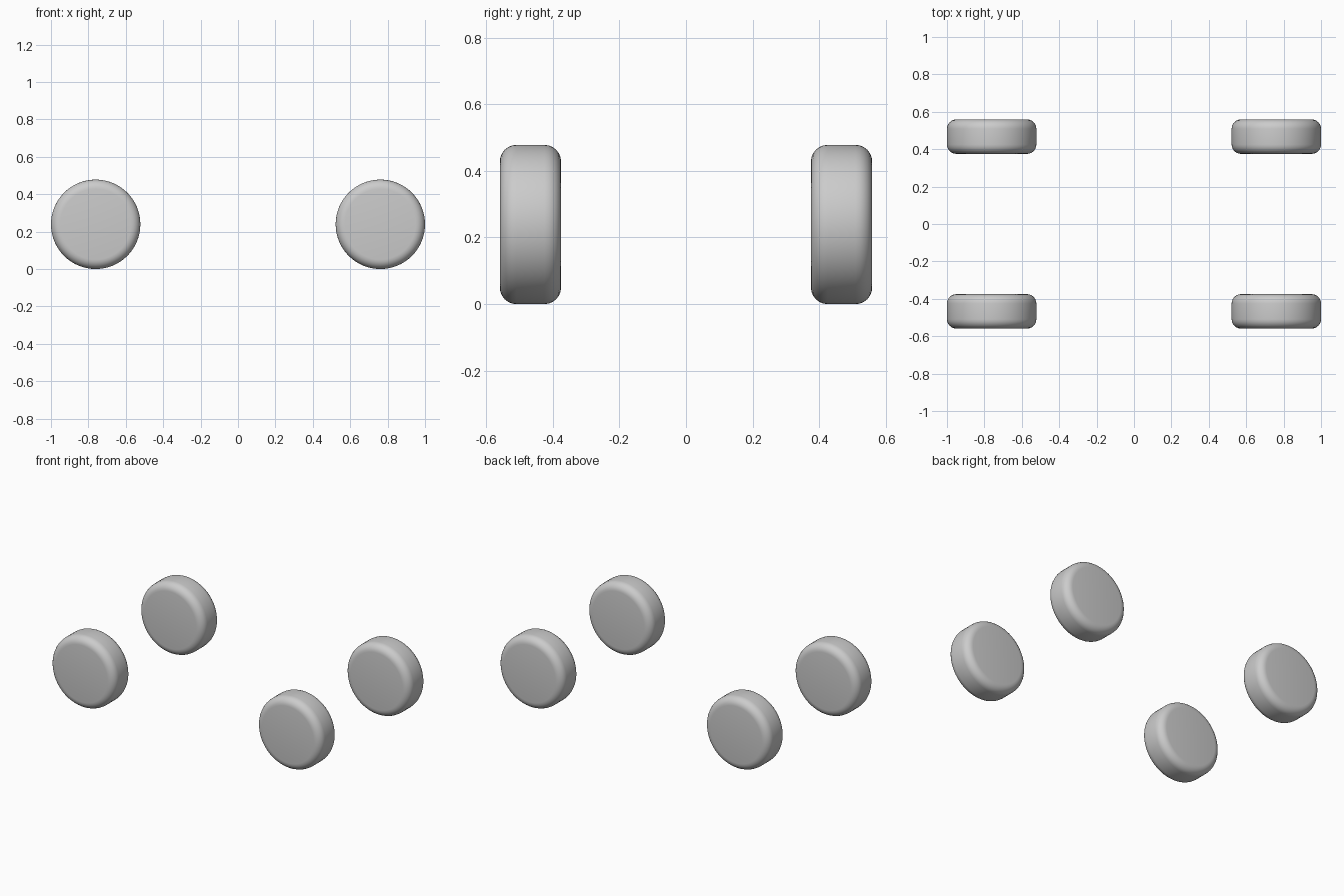
import bpy
import math

cube = bpy.data.objects.get("Cube")
if cube:
    bpy.data.objects.remove(cube, do_unlink=True)

RADIUS, WIDTH, ROUNDING = 0.239, 0.184, 0.05
X, Y = 0.761, 0.467

# Single plain grey
grey = bpy.data.materials.new("light_grey")
grey.use_nodes = True
colour = (0.6, 0.6, 0.6, 1)
grey.diffuse_color = colour
grey.node_tree.nodes["Principled BSDF"].inputs["Base Color"].default_value = colour


def wheel(name, x, y):
    """Solid disc on a front-to-back axle, with rounded rims."""
    bpy.ops.mesh.primitive_cylinder_add(
        vertices=64, radius=RADIUS, depth=WIDTH,
        location=(x, y, RADIUS), rotation=(math.pi / 2, 0, 0))
    obj = bpy.context.object
    obj.name = name
    obj.data.materials.append(grey)
    bevel = obj.modifiers.new("rounded_rims", 'BEVEL')
    bevel.width = ROUNDING
    bevel.segments = 6
    bevel.limit_method = 'ANGLE'
    bevel.angle_limit = math.radians(40)
    bpy.ops.object.modifier_apply(modifier=bevel.name)
    bpy.ops.object.shade_smooth_by_angle(angle=math.radians(30))


# Four wheels, one at each corner
for end, y in (("front", -Y), ("back", Y)):
    for side, x in (("left", X), ("right", -X)):
        wheel(f"{end}_{side}_wheel", x, y)
